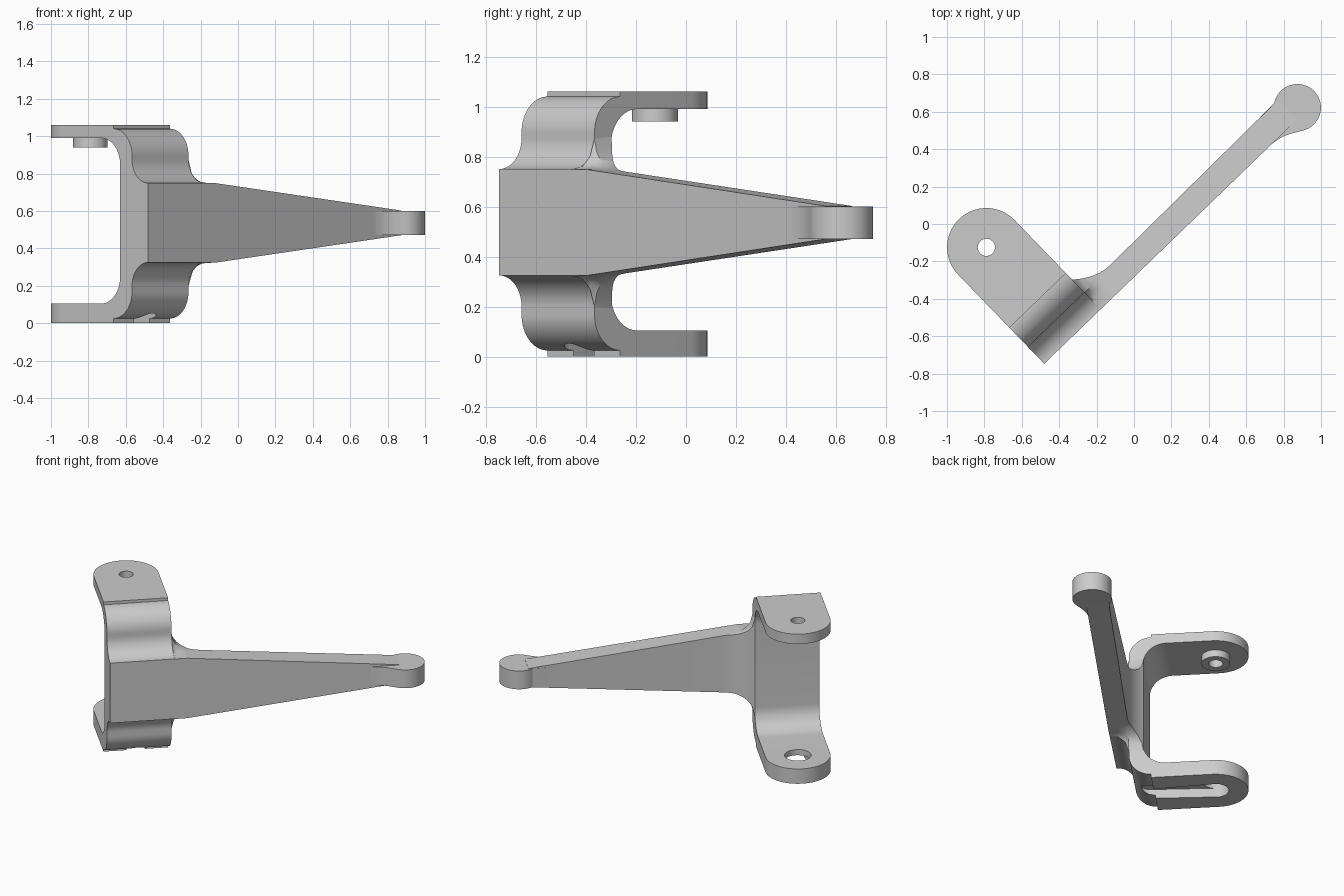
import bpy, bmesh
from math import sin, cos, pi, radians, sqrt
from mathutils import Matrix

if "Cube" in bpy.data.objects:
    bpy.data.objects.remove(bpy.data.objects["Cube"])

# Local frame: x runs along the arm, y runs along the fork, origin at the outer corner
FRAME = Matrix.Translation((-0.48, -0.7475, 0)) @ Matrix.Rotation(radians(44), 4, 'Z')
MID = 0.5365          # mid height of the arm
WIDTH = 0.42          # fork width
EYE = (0.21, 0.663)   # centre of the fork holes

grey = bpy.data.materials.new("light_grey")
grey.use_nodes = True
grey.diffuse_color = (0.6, 0.6, 0.6, 1)
grey.node_tree.nodes["Principled BSDF"].inputs["Base Color"].default_value = (0.6, 0.6, 0.6, 1)


def finish(name, bm):
    bmesh.ops.recalc_face_normals(bm, faces=bm.faces)
    mesh = bpy.data.meshes.new(name)
    bm.to_mesh(mesh)
    bm.free()
    mesh.materials.append(grey)
    obj = bpy.data.objects.new(name, mesh)
    obj.matrix_world = FRAME
    bpy.context.collection.objects.link(obj)
    return obj


def prism(name, points, offset):
    """Extrude a closed outline of 3D points."""
    bm = bmesh.new()
    face = bm.faces.new([bm.verts.new(p) for p in points])
    ext = bmesh.ops.extrude_face_region(bm, geom=[face])
    bmesh.ops.translate(bm, vec=offset, verts=[v for v in ext["geom"] if isinstance(v, bmesh.types.BMVert)])
    return finish(name, bm)


def slab(name, outline, z0, z1):
    return prism(name, [(x, y, z0) for x, y in outline], (0, 0, z1 - z0))


def arc(cx, cy, r, a0, a1, n=16):
    return [(cx + r * cos(radians(a0 + (a1 - a0) * i / n)),
             cy + r * sin(radians(a0 + (a1 - a0) * i / n))) for i in range(n + 1)]


def circle(center, r):
    return arc(*center, r, 0, 360, 48)[:-1]


def select(obj):
    bpy.ops.object.select_all(action='DESELECT')
    obj.select_set(True)
    bpy.context.view_layer.objects.active = obj


def combine(obj, other, operation):
    mod = obj.modifiers.new(operation, 'BOOLEAN')
    mod.operation = operation
    mod.solver = 'EXACT'
    mod.object = other
    select(obj)
    bpy.ops.object.modifier_apply(modifier=mod.name)
    bpy.data.objects.remove(other)


# Fork: C-shaped side profile (y, z), listed from the top tip round to the bottom tip
profile = [(1, 1.06), (0.268, 1.06), (0.268, 1.04)]
profile += arc(0.268, 0.897, 0.143, 90, 180)[1:]
profile += arc(0, 0.875, 0.125, 0, -90)
profile += arc(0, 0.2, 0.125, 90, 0)
profile += arc(0.268, 0.168, 0.143, 180, 270)
profile += [(0.268, 0), (1, 0), (1, 0.105)]
profile += arc(0.361, 0.25, 0.145, 270, 180)
profile += arc(0.361, 0.845, 0.145, 180, 90)
profile += [(1, 0.99)]
fork = prism("fork", [(-0.1, y, z) for y, z in profile], (WIDTH + 0.2, 0, 0))

# Round the fork ends to a full radius
outline = [(0, -0.02), (WIDTH, -0.02)] + arc(*EYE, WIDTH / 2, 0, 180, 40)
combine(fork, slab("fork_outline", outline, -0.1, 1.2), 'INTERSECT')

# Boss under the upper plate, pin holes, and the slot in the underside
combine(fork, slab("boss", circle(EYE, 0.092), 0.94, 1.02), 'UNION')
combine(fork, slab("upper_hole", circle(EYE, 0.046), 0.85, 1.2), 'DIFFERENCE')
slot = arc(*EYE, 0.083, 0, 180) + arc(0.21, 0.24, 0.057, 180, 360)
combine(fork, slab("slot", slot, -0.1, 0.065), 'DIFFERENCE')
combine(fork, slab("lower_hole", circle(EYE, 0.085), -0.1, 0.2), 'DIFFERENCE')

# Arm: lofted tapering sections that blend out of the fork side
R = 0.13
START, END = WIDTH, 1.88
stations = [START + 0.2 * i / 14 for i in range(15)] + [0.9, 1.3, 1.7, END]
bm = bmesh.new()
rings = []
for u in stations:
    half = 0.2125 - 0.1465 * max(0, u - 0.5) / (END - 0.5)
    rise = R - sqrt(R * R - max(0, R - (u - START)) ** 2)
    if u < 0.62:
        back = 0.135 + 0.085 * ((0.62 - u) / 0.2) ** 2
    else:
        back = 0.135 + 0.012 * (u - 0.62) / (END - 0.62)
    side = [(0, 0), (0.06, 0.1), (0.1, 0.4), (0.124, 0.95), (back, 1)]
    ring = [(u, v, MID + half + rise * k) for v, k in side]
    ring += [(u, v, MID - half - rise * k) for v, k in reversed(side)]
    rings.append([bm.verts.new(p) for p in ring])
for a, b in zip(rings, rings[1:]):
    for i in range(len(a)):
        j = (i + 1) % len(a)
        bm.faces.new((a[i], a[j], b[j], b[i]))
bm.faces.new(rings[0])
bm.faces.new(rings[-1])
arm = finish("arm", bm)

# Rounded arm tip with a concave blend on the outer side
tip_outline = arc(1.925, 0.045, 0.126, -122, 125, 40)
tip_outline += [(1.75, 0.146), (1.68, 0.14), (1.68, 0.001)]
tip_outline += [(1.72, -0.003), (1.76, -0.012), (1.8, -0.029), (1.83, -0.046)]
tip = slab("arm_tip", tip_outline, 0.4705, 0.6)

for obj in (fork, arm, tip):
    select(obj)
    bpy.ops.object.shade_smooth_by_angle(angle=radians(30))
